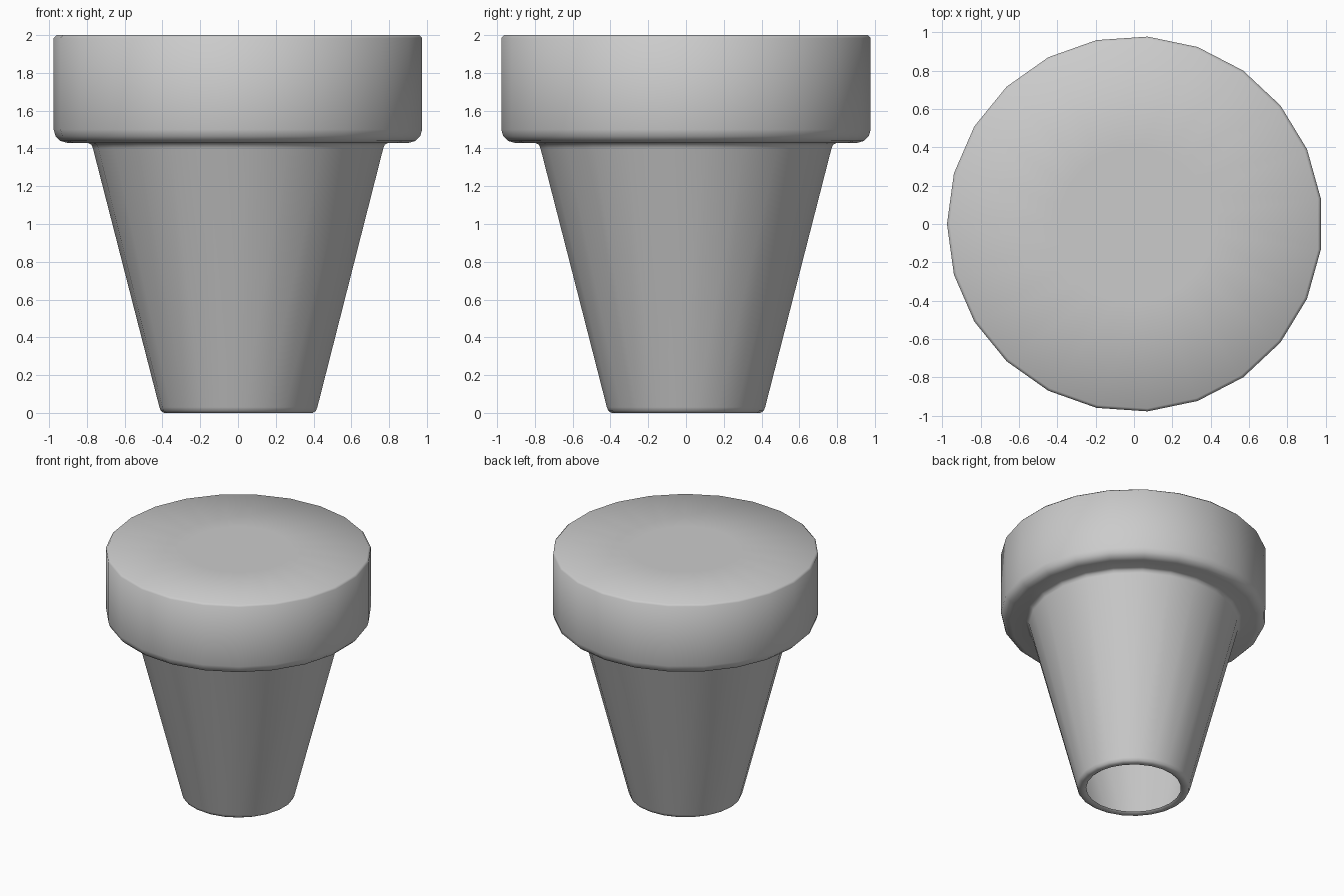
import bpy, bmesh, math

if "Cube" in bpy.data.objects:
    bpy.data.objects.remove(bpy.data.objects["Cube"])

SIDES = 23

def lathe(name, profile, cap_top=True):
    """Revolve (radius, z) points; the last ring may be closed with a flat cap."""
    bm = bmesh.new()
    rings = []
    for r, z in profile:
        ring = []
        for i in range(SIDES):
            a = math.pi + 2 * math.pi * i / SIDES
            ring.append(bm.verts.new((r * math.cos(a) + 0.004, r * math.sin(a), z)))
        rings.append(ring)
    for low, high in zip(rings, rings[1:]):
        for i in range(SIDES):
            j = (i + 1) % SIDES
            bm.faces.new((low[i], low[j], high[j], high[i]))
    if cap_top:
        bm.faces.new(rings[-1])
    for f in bm.faces:
        f.smooth = True
    mesh = bpy.data.meshes.new(name)
    bm.to_mesh(mesh)
    bm.free()
    obj = bpy.data.objects.new(name, mesh)
    bpy.context.collection.objects.link(obj)
    return obj

# Hollow tapered body with a rolled bottom lip, open underneath
body = [(0.35, 0.01), (0.365, 0.0), (0.395, 0.0), (0.412, 0.01), (0.42, 0.03),
        (0.772, 1.40), (0.78, 1.42), (0.80, 1.43)]
# Wide collar with a rounded lower edge and a closed flat top
collar = [(0.91, 1.43), (0.945, 1.44), (0.97, 1.465), (0.98, 1.50),
          (0.98, 1.985), (0.965, 2.0), (0.40, 2.0)]
lathe("tapered_pot", body + collar)
